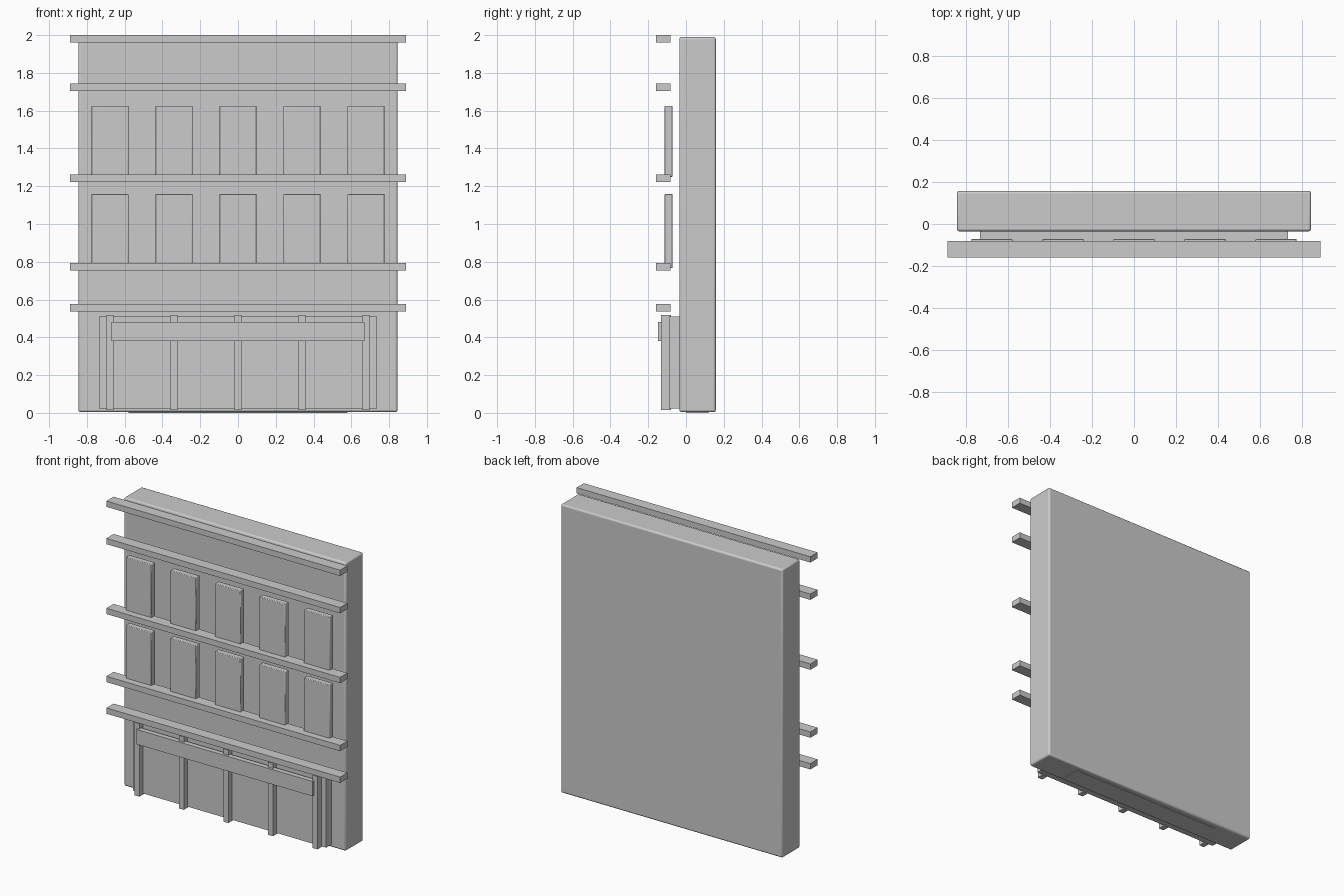
import bpy

if "Cube" in bpy.data.objects:
    bpy.data.objects.remove(bpy.data.objects["Cube"])


def box(name, x, y, z, bevel=0.0, segments=2):
    """Box from (min, max) ranges, with an optional rounded edge."""
    bpy.ops.mesh.primitive_cube_add(
        size=1, location=[(a + b) / 2 for a, b in (x, y, z)])
    ob = bpy.context.object
    ob.name = ob.data.name = name
    ob.scale = [b - a for a, b in (x, y, z)]
    bpy.ops.object.transform_apply(location=False, rotation=False, scale=True)
    if bevel:
        mod = ob.modifiers.new("Bevel", 'BEVEL')
        mod.width = bevel
        mod.segments = segments
        bpy.ops.object.shade_smooth_by_angle()
    return ob


BAY = 0.339  # spacing of the five window bays

# Main building slab with softened edges
box("facade_wall", (-0.845, 0.845), (-0.035, 0.158), (0.004, 1.99), 0.012, 3)

# Horizontal ledges standing proud of the wall
for i, z in enumerate((0.556, 0.774, 1.242, 1.723, 1.98)):
    box(f"ledge_{i + 1}", (-0.89, 0.89), (-0.16, -0.082), (z - 0.02, z + 0.02))

# Two rows of window panels
for row, (z0, z1) in enumerate(((0.766, 1.159), (1.25, 1.626))):
    for i in range(-2, 3):
        x = i * BAY
        box(f"window_{row + 1}_{i + 3}", (x - 0.098, x + 0.098),
            (-0.113, -0.071), (z0, z1), 0.004)

# Shopfront panel, posts and blank sign board
box("shopfront_panel", (-0.735, 0.735), (-0.09, -0.03), (0.022, 0.51))
for i in range(-2, 3):
    x = i * BAY
    box(f"shopfront_post_{i + 3}", (x - 0.019, x + 0.019),
        (-0.132, -0.08), (0.016, 0.518))
box("sign_board", (-0.67, 0.67), (-0.147, -0.112), (0.38, 0.482))

# Thin threshold at ground level under the wall
box("ground_sill", (-0.58, 0.58), (0.0, 0.12), (0.0, 0.02))
